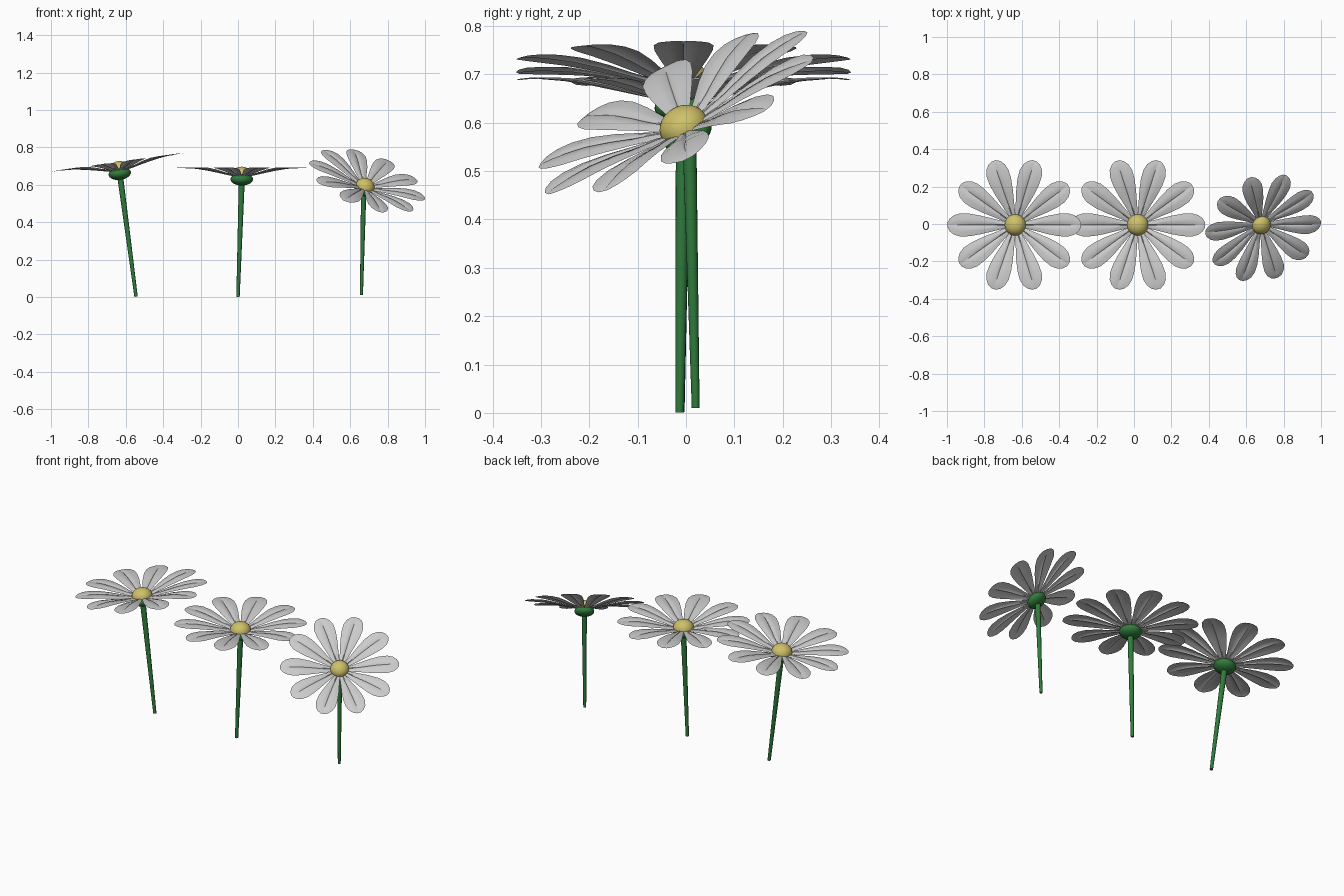
import bpy, bmesh, math
from mathutils import Matrix, Vector

cube = bpy.data.objects.get("Cube")
if cube:
    bpy.data.objects.remove(cube, do_unlink=True)


def make_material(name, rgb):
    mat = bpy.data.materials.new(name)
    mat.use_nodes = True
    mat.diffuse_color = (*rgb, 1)
    mat.node_tree.nodes["Principled BSDF"].inputs["Base Color"].default_value = (*rgb, 1)
    return mat


GREEN = make_material("stem_green", (0.03, 0.2, 0.045))
YELLOW = make_material("centre_yellow", (0.62, 0.53, 0.14))

# Petal stations: distance from the centre, half width, height, groove depth
STATIONS = [
    (0.040, 0.016, -0.004, 0.5), (0.070, 0.022, 0.002, 1.0),
    (0.120, 0.034, 0.013, 0.7), (0.180, 0.049, 0.026, 0.9),
    (0.240, 0.060, 0.036, 1.0), (0.290, 0.062, 0.040, 0.7),
    (0.325, 0.052, 0.041, 0.4), (0.348, 0.034, 0.040, 0.2),
    (0.360, 0.013, 0.038, 0.0),
]
# Petal cross-section: fraction of half width, lift
SECTION = [(-1, 0), (-0.55, 0.005), (-0.1, 0.005), (0, -0.001),
           (0.1, 0.005), (0.55, 0.005), (1, 0)]
PETALS = 10


def finish(bm, name, matrix, material=None, angle=60):
    mesh = bpy.data.meshes.new(name)
    bm.to_mesh(mesh)
    bm.free()
    obj = bpy.data.objects.new(name, mesh)
    obj.matrix_world = matrix
    bpy.context.collection.objects.link(obj)
    if material:
        mesh.materials.append(material)
    bpy.ops.object.select_all(action="DESELECT")
    obj.select_set(True)
    bpy.context.view_layer.objects.active = obj
    bpy.ops.object.shade_smooth_by_angle(angle=math.radians(angle))
    return obj


def add_petals(name, matrix):
    bm = bmesh.new()
    for i in range(PETALS):
        turn = Matrix.Rotation(math.tau * i / PETALS, 3, "Z")
        rows = [[bm.verts.new(turn @ Vector((r, u * half, z + lift * depth)))
                 for u, lift in SECTION] for r, half, z, depth in STATIONS]
        for a, b in zip(rows, rows[1:]):
            for j in range(len(SECTION) - 1):
                bm.faces.new((a[j], b[j], b[j + 1], a[j + 1]))
    finish(bm, name, matrix)


def add_ellipsoid(name, matrix, radius, height, z, material, dome=False):
    bm = bmesh.new()
    bmesh.ops.create_uvsphere(bm, u_segments=24, v_segments=16, radius=1)
    if dome:
        lower = [v for v in bm.verts if v.co.z < -0.01]
        bmesh.ops.delete(bm, geom=lower, context="VERTS")
    bmesh.ops.scale(bm, vec=(radius, radius, height), verts=bm.verts)
    bmesh.ops.translate(bm, vec=(0, 0, z), verts=bm.verts)
    finish(bm, name, matrix, material)


def add_stem(name, base, top, size):
    axis = top - base
    bm = bmesh.new()
    bmesh.ops.create_cone(bm, cap_ends=True, segments=16, radius1=0.009 * size,
                          radius2=0.016 * size, depth=axis.length)
    turn = Vector((0, 0, 1)).rotation_difference(axis).to_matrix().to_4x4()
    finish(bm, name, Matrix.Translation((base + top) / 2) @ turn, GREEN)


def add_flower(side, base, head, normal, size):
    base, head, normal = Vector(base), Vector(head), Vector(normal).normalized()
    turn = Vector((0, 0, 1)).rotation_difference(normal).to_matrix().to_4x4()
    matrix = Matrix.Translation(head) @ turn @ Matrix.Scale(size, 4)
    add_petals(side + "_petals", matrix)
    add_ellipsoid(side + "_centre", matrix, 0.057, 0.047, 0.0, YELLOW, dome=True)
    add_ellipsoid(side + "_calyx", matrix, 0.06, 0.034, -0.02, GREEN)
    add_stem(side + "_stem", base, head - normal * 0.03 * size, size)


# Three flowers: stem foot, head position, facing direction, scale
add_flower("right", (-0.545, -0.012, 0.002), (-0.635, -0.005, 0.68), (-0.14, 0, 1), 1.0)
add_flower("middle", (0.0, -0.013, 0.001), (0.02, -0.005, 0.65), (0, 0, 1), 1.0)
add_flower("left", (0.66, 0.02, 0.01), (0.68, -0.005, 0.592), (0.35, -0.53, 1), 0.9)
